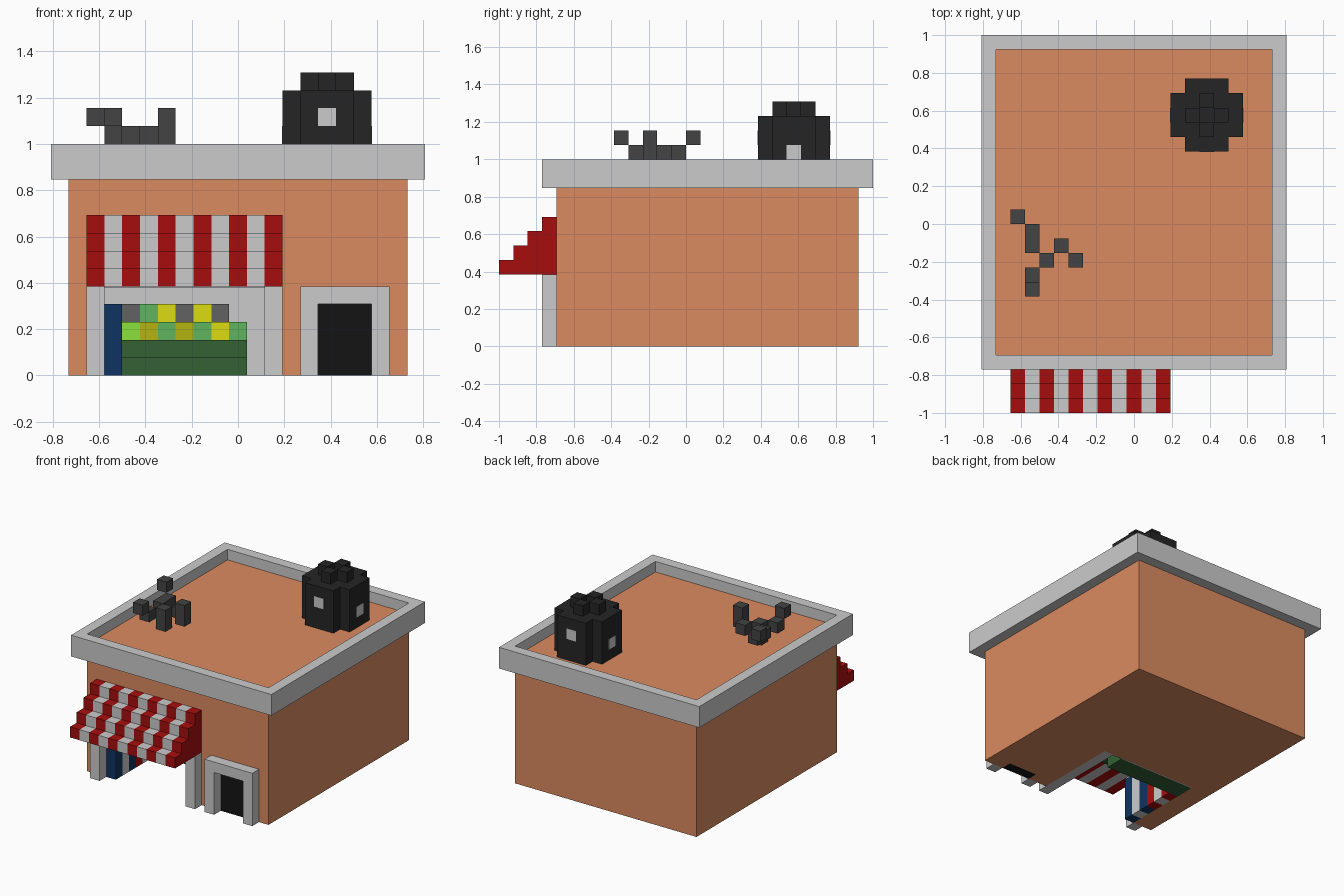
import bpy, bmesh
from mathutils import Vector

if "Cube" in bpy.data.objects:
    bpy.data.objects.remove(bpy.data.objects["Cube"])

V = 1 / 13  # size of one block; all coordinates below are in blocks


def mat(name, r, g, b):
    m = bpy.data.materials.new(name)
    lin = lambda c: (c / 255 / 12.92) if c < 11 else ((c / 255 + 0.055) / 1.055) ** 2.4
    m.diffuse_color = (lin(r), lin(g), lin(b), 1)
    m.use_nodes = True
    m.node_tree.nodes["Principled BSDF"].inputs["Base Color"].default_value = m.diffuse_color
    return m


ORANGE = mat("orange", 219, 139, 96)
RED = mat("red", 167, 13, 13)
BLACK = mat("black", 20, 20, 20)
COAL = mat("coal", 37, 37, 37)
IRON = mat("iron", 67, 67, 67)
BLUE = mat("blue", 15, 52, 97)
GREEN = mat("green", 52, 97, 52)
LIME = mat("lime", 140, 225, 60)
LEAF = mat("leaf", 95, 180, 95)
OLIVE = mat("olive", 180, 180, 18)
YELLOW = mat("yellow", 220, 220, 18)
SLATE = mat("slate", 98, 98, 98)


def finish(name, bm, material):
    bmesh.ops.recalc_face_normals(bm, faces=bm.faces)
    me = bpy.data.meshes.new(name)
    bm.to_mesh(me)
    bm.free()
    if material:
        me.materials.append(material)
    ob = bpy.data.objects.new(name, me)
    bpy.context.collection.objects.link(ob)
    return ob


def blocks(name, boxes, material=None):
    """One object made of boxes (x0, x1, y0, y1, z0, z1)."""
    bm = bmesh.new()
    for x0, x1, y0, y1, z0, z1 in boxes:
        vs = bmesh.ops.create_cube(bm, size=1)["verts"]
        for v in vs:
            v.co = Vector((x1 if v.co.x > 0 else x0,
                           y1 if v.co.y > 0 else y0,
                           z1 if v.co.z > 0 else z0)) * V
    return finish(name, bm, material)


def prism(name, outlines, direction, material=None):
    """One object made of outlines extruded along a direction."""
    bm = bmesh.new()
    for pts in outlines:
        face = bm.faces.new([bm.verts.new(Vector(p) * V) for p in pts])
        ext = bmesh.ops.extrude_face_region(bm, geom=[face], use_keep_orig=True)["geom"]
        bmesh.ops.translate(bm, vec=Vector(direction) * V,
                            verts=[g for g in ext if isinstance(g, bmesh.types.BMVert)])
    return finish(name, bm, material)


def cut(ob, cutter):
    mod = ob.modifiers.new("cut", "BOOLEAN")
    mod.object = cutter
    mod.operation = "DIFFERENCE"
    mod.solver = "EXACT"
    cutter.hide_render = True
    cutter.hide_viewport = True
    cutter.display_type = "WIRE"


# Building body with shop recess and doorway cut out
body = blocks("building_body", [(-9.5, 9.5, -9, 12, 0, 12)], ORANGE)
cut(body, blocks("shop_cutter", [(-7.5, 2.5, -9.5, -1, -1, 5)]))
cut(body, blocks("door_cutter", [(4.5, 7.5, -9.5, -8, -1, 4)]))

# Roof parapet: four strips around the roof edge
blocks("parapet", [(-10.5, 10.5, -10, -9, 11, 13), (-10.5, 10.5, 12, 13, 11, 13),
                   (-10.5, -9.5, -9, 12, 11, 13), (9.5, 10.5, -9, 12, 11, 13)])

# Shop pillars and recess lining
blocks("shop_pillars", [(-8.5, -7.5, -10, -9, 0, 5), (1.5, 2.5, -10, -1, 0, 5)])
blocks("shop_lining", [(-7.5, 1.5, -1.1, -1, 0, 5), (-7.5, 1.5, -9, -1.1, 4.95, 5)])

# Door and frame
blocks("door", [(4.5, 7.5, -9, -8, 0, 4)], BLACK)
blocks("door_frame", [(3.5, 4.5, -10, -9, 0, 5), (7.5, 8.5, -10, -9, 0, 5),
                      (4.5, 7.5, -10, -9, 4, 5)])

# Striped stepped awning
steps = [(-9, 5), (-13, 5)]
for i in range(4):
    steps += [(-13 + i, 6 + i), (-12 + i, 6 + i)]
stripe = lambda i: [(-8.5 + i, y, z) for y, z in steps]
prism("awning_red_stripes", [stripe(i) for i in range(0, 11, 2)], (1, 0, 0), RED)
prism("awning_grey_stripes", [stripe(i) for i in range(1, 11, 2)], (1, 0, 0))

# Side shelf with coloured columns
for i, m in enumerate([BLUE, None, BLUE, RED, None, RED]):
    blocks(f"shelf_column_{i}", [(-7.5, -6.5, -9 + i, -8 + i, 0, 4)], m)

# Produce stand with two rows of goods
blocks("produce_stand", [(-7.5, 0.5, -3, -1.1, 0, 1), (-6.5, 0.5, -4, -1.1, 1, 2)], GREEN)
for i, m in enumerate([LIME, OLIVE, LEAF, OLIVE, LEAF, YELLOW, LEAF]):
    blocks(f"front_produce_{i}", [(-6.5 + i, -5.5 + i, -3, -1.1, 2, 3)], m)
for i, m in enumerate([SLATE, LEAF, YELLOW, SLATE, YELLOW, SLATE]):
    blocks(f"rear_produce_{i}", [(-6.5 + i, -5.5 + i, -2, -1.1, 3, 4)], m)

# Roof tank: notched-corner prism with four rim blocks
quarter = [(2.5, 1.5), (1.5, 1.5), (1.5, 2.5)]
outline = []
for _ in range(4):
    outline += quarter
    quarter = [(-y, x) for x, y in quarter]
prism("roof_tank", [[(5 + x, 7.5 + y, 12) for x, y in outline]], (0, 0, 4), COAL)
blocks("tank_rim", [(3.5, 4.5, 7, 8, 16, 17), (5.5, 6.5, 7, 8, 16, 17),
                    (4.5, 5.5, 6, 7, 16, 17), (4.5, 5.5, 8, 9, 16, 17)], COAL)
e = 0.03
blocks("tank_lights", [(4.5, 5.5, 5 - e, 5.5, 14, 15), (4.5, 5.5, 9.5, 10 + e, 14, 15),
                       (2.5 - e, 3, 7, 8, 13, 14), (7, 7.5 + e, 7, 8, 13, 14)])

# Roof aerial: post, diagonal arms and raised tips (x, y, z0, z1)
cells = [(-6.5, -3, 12, 14), (-7.5, -2, 13, 14), (-7.5, -1, 13, 14), (-8.5, 0, 14, 15),
         (-7.5, -4, 13, 14), (-7.5, -5, 14, 15), (-5.5, -2, 13, 14), (-4.5, -3, 13, 15)]
blocks("roof_aerial", [(x, x + 1, y, y + 1, a, b) for x, y, a, b in cells], IRON)
